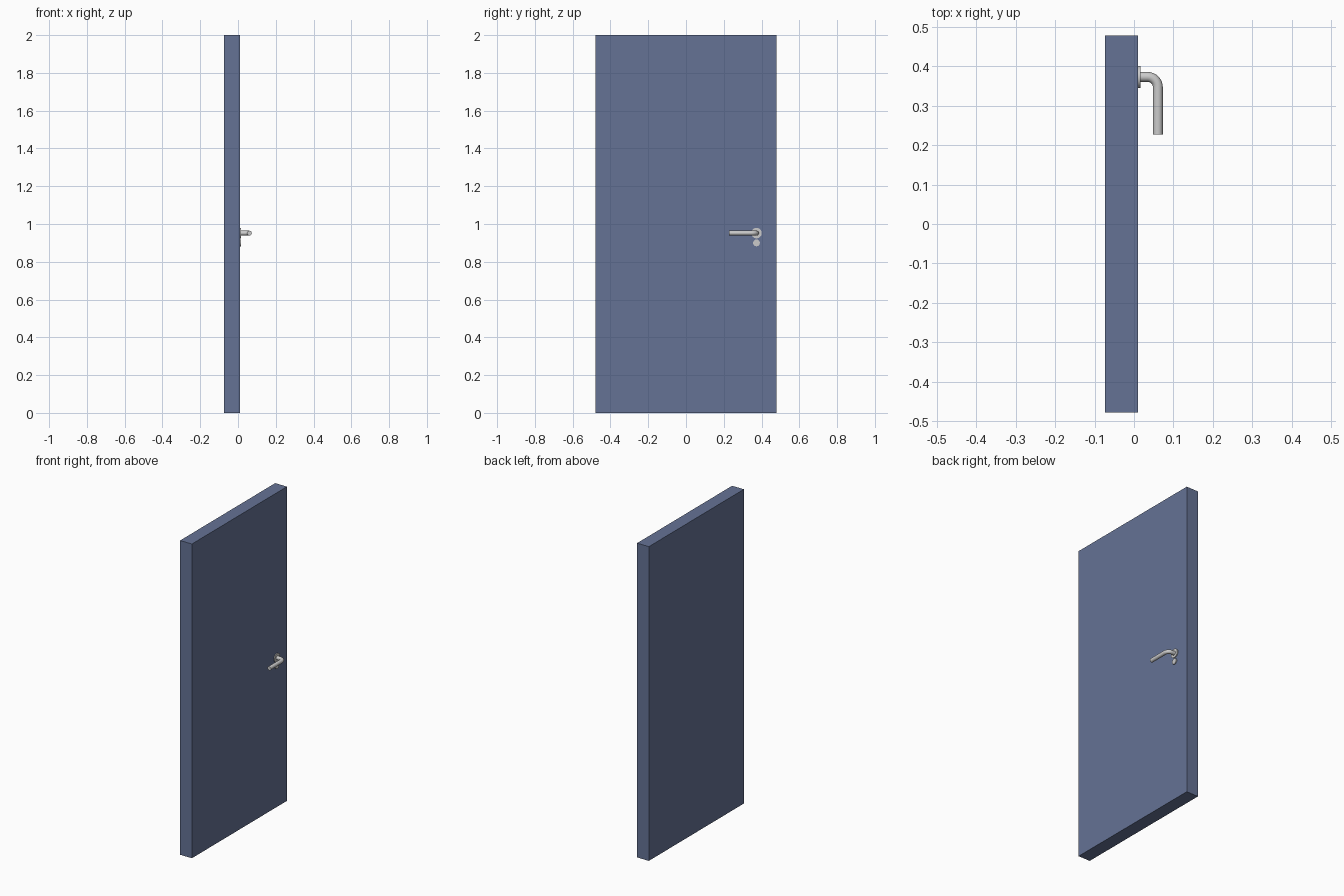
import bpy
from math import pi, sin, cos

if "Cube" in bpy.data.objects:
    bpy.data.objects.remove(bpy.data.objects["Cube"])

FACE = 0.010          # x of the door's handle side
HY, HZ = 0.373, 0.952  # handle axis

# Door leaf
bpy.ops.mesh.primitive_cube_add(size=1, location=((FACE - 0.073) / 2, 0, 1))
door = bpy.context.object
door.name = "door_leaf"
door.scale = (FACE + 0.073, 0.956, 2)
bpy.ops.object.transform_apply(location=False, rotation=False, scale=True)
blue = bpy.data.materials.new("door_blue")
blue.diffuse_color = (0.13, 0.17, 0.30, 1)
blue.use_nodes = True
blue.node_tree.nodes["Principled BSDF"].inputs["Base Color"].default_value = blue.diffuse_color
door.data.materials.append(blue)


def disc(name, radius, z, thickness=0.006):
    """Round plate lying on the door face."""
    sunk = 0.002
    bpy.ops.mesh.primitive_cylinder_add(
        vertices=32, radius=radius, depth=thickness + sunk,
        location=(FACE + (thickness - sunk) / 2, HY, z), rotation=(0, pi / 2, 0))
    plate = bpy.context.object
    plate.name = name
    bpy.ops.object.shade_smooth_by_angle()
    return plate


# Handle rosette and lock plate
disc("handle_rosette", 0.028, HZ)
disc("lock_plate", 0.018, 0.900)

# Lever: round bar bent through a right angle
R, BEND = 0.0125, 0.026
LX = 0.073 - R
path = [(FACE, HY, HZ)]
for i in range(9):
    a = pi / 2 * i / 8
    path.append((LX - BEND + BEND * sin(a), HY - BEND + BEND * cos(a), HZ))
path.append((LX, 0.227, HZ))

curve = bpy.data.curves.new("lever_path", 'CURVE')
curve.dimensions = '3D'
curve.bevel_depth = R
curve.bevel_resolution = 6
curve.use_fill_caps = True
spline = curve.splines.new('POLY')
spline.points.add(len(path) - 1)
for p, co in zip(spline.points, path):
    p.co = (*co, 1)
lever = bpy.data.objects.new("lever_handle", curve)
bpy.context.collection.objects.link(lever)
bpy.ops.object.select_all(action='DESELECT')
lever.select_set(True)
bpy.context.view_layer.objects.active = lever
bpy.ops.object.convert(target='MESH')
bpy.context.object.name = "lever_handle"
bpy.ops.object.shade_smooth_by_angle()
